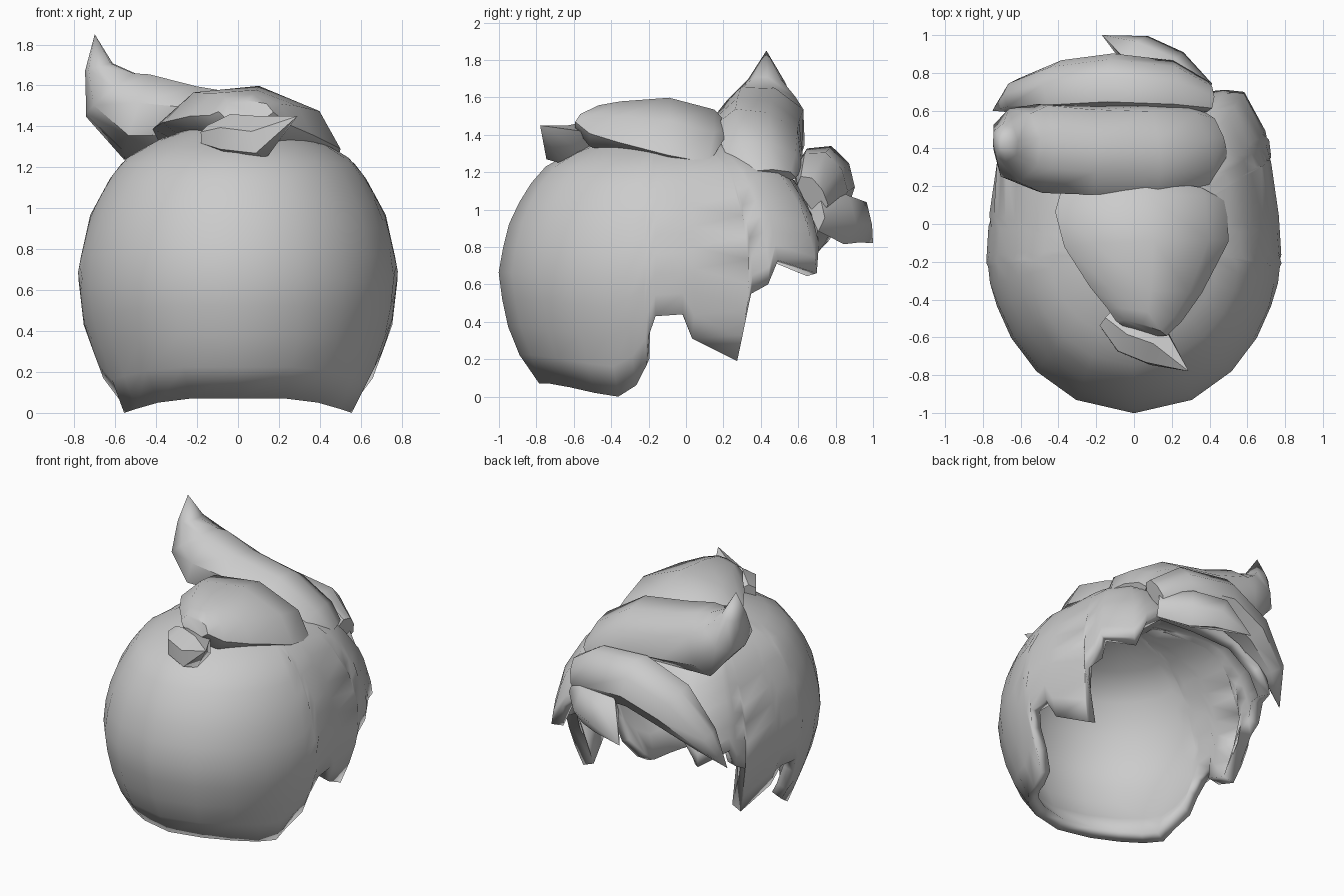
import bpy, bmesh, math
from mathutils import Vector

cube = bpy.data.objects.get("Cube")
if cube:
    bpy.data.objects.remove(cube)

# One plain grey for all the hair
grey = bpy.data.materials.new("light_grey")
grey.use_nodes = True
grey.diffuse_color = (0.6, 0.6, 0.6, 1)
grey.node_tree.nodes["Principled BSDF"].inputs["Base Color"].default_value = (0.6, 0.6, 0.6, 1)

HEAD = Vector((0, -0.12, 0.7))
HALF_X, HALF_Y, TOP = 0.785, 0.885, 1.44


def finish(name, bm, angle):
    bmesh.ops.remove_doubles(bm, verts=bm.verts, dist=0.0005)
    bmesh.ops.recalc_face_normals(bm, faces=bm.faces)
    mesh = bpy.data.meshes.new(name)
    bm.to_mesh(mesh)
    bm.free()
    mesh.materials.append(grey)
    obj = bpy.data.objects.new(name, mesh)
    bpy.context.collection.objects.link(obj)
    bpy.ops.object.select_all(action="DESELECT")
    bpy.context.view_layer.objects.active = obj
    obj.select_set(True)
    bpy.ops.object.shade_smooth_by_angle(angle=math.radians(angle))
    return obj


def bridge(bm, rows):
    for a, b in zip(rows, rows[1:]):
        for i in range(len(a)):
            j = (i + 1) % len(a)
            bm.faces.new((a[i], a[j], b[j], b[i]))


# Relative radius of the cap at each height
PROFILE = [(0, 0.76), (0.08, 0.75), (0.14, 0.83), (0.2, 0.86), (0.42, 0.96), (0.69, 1),
           (0.97, 0.92), (1.17, 0.78), (1.25, 0.69), (1.34, 0.48), (1.41, 0.22), (TOP, 0)]


def radius(z):
    for (z0, r0), (z1, r1) in zip(PROFILE, PROFILE[1:]):
        if z <= z1:
            return r0 + (r1 - r0) * (z - z0) / (z1 - z0)
    return 0


# Lower hairline of one side: position along depth (-1 to 1) and height
EDGE = [(-1, 0.07), (-0.92, 0.07), (-0.75, 0.05), (-0.55, 0.02), (-0.36, 0), (-0.22, 0.06),
        (-0.12, 0.17), (-0.1, 0.32), (-0.05, 0.43), (0.12, 0.44), (0.19, 0.31), (0.52, 0.19),
        (0.54, 0.55), (0.64, 0.6), (0.7, 0.73), (0.93, 0.66), (0.975, 0.82), (0.998, 0.97), (1, 1)]


def hair_cap():
    bm = bmesh.new()
    mirrored = [(t, z, -1) for t, z in EDGE[-2:0:-1]]
    outline = [(t, z, 1) for t, z in EDGE] + mirrored
    rows = []
    steps = 14
    for i in range(steps + 1):
        k = math.sin(i / steps * math.pi / 2)
        row = []
        for t, low, side in outline:
            z = low + (TOP - low) * k
            power = 2 if t < 0 else 6          # squarer towards the face
            across = max(0, 1 - abs(t) ** power) ** (1 / power) * (1 - 0.12 * max(t, 0))
            r = radius(z)
            row.append(bm.verts.new((side * HALF_X * r * across, HEAD.y + HALF_Y * r * t, z)))
        rows.append(row)
    bridge(bm, rows)
    cap = finish("hair_cap", bm, 60)
    shell = cap.modifiers.new("thickness", "SOLIDIFY")
    shell.thickness = 0.08
    shell.offset = -1


def lock(name, stations, sides=8, across=None):
    """Lofted strand: each station is x, y, z, half width, half thickness.
    The strand faces away from the head, unless a width direction is given."""
    bm = bmesh.new()
    centres = [Vector(s[:3]) for s in stations]
    rows = []
    for i, (c, s) in enumerate(zip(centres, stations)):
        along = (centres[min(i + 1, len(centres) - 1)] - centres[max(i - 1, 0)]).normalized()
        wide = Vector(across) if across else along.cross(c - HEAD)
        wide = (wide - along * wide.dot(along)).normalized()
        out = wide.cross(along)
        ring = []
        for j in range(sides):
            a = math.tau * j / sides
            w = s[3] * math.cos(a)
            thick = s[4] * math.copysign(abs(math.sin(a)) ** 0.65, math.sin(a))
            # the strand bends around the head
            ring.append(bm.verts.new(c + wide * w + out * (thick - w * w * 0.5)))
        rows.append(ring)
    bridge(bm, rows)
    bm.faces.new(rows[0])
    if stations[-1][3] > 0.001:
        bm.faces.new(rows[-1])
    finish(name, bm, 50)


hair_cap()

# Broad lock lying over the crown, higher on its right
lock("crown_lock", [(0.05, 0.2, 1.37, 0.43, 0.08), (0.05, 0.12, 1.42, 0.46, 0.12),
                    (0.08, -0.1, 1.45, 0.44, 0.15), (0.07, -0.35, 1.45, 0.3, 0.13),
                    (0.06, -0.48, 1.45, 0.2, 0.11), (0.04, -0.55, 1.48, 0.14, 0.05)],
     across=(-1, -0.06, 0.15))

# Small flick behind the crown
lock("crown_flick", [(-0.15, -0.5, 1.35, 0.06, 0.05), (-0.04, -0.59, 1.36, 0.12, 0.09),
                     (0.12, -0.65, 1.35, 0.13, 0.09), (0.29, -0.78, 1.45, 0, 0)], 6)

# Tall lock that crosses the head and curls up to a point
lock("tall_spike", [(0.44, 0.45, 1.18, 0.15, 0.05), (0.35, 0.42, 1.28, 0.22, 0.09),
                    (0.1, 0.4, 1.4, 0.25, 0.13), (-0.22, 0.4, 1.43, 0.25, 0.16),
                    (-0.49, 0.41, 1.46, 0.25, 0.21), (-0.62, 0.42, 1.56, 0.2, 0.16),
                    (-0.68, 0.43, 1.69, 0.1, 0.07), (-0.7, 0.43, 1.85, 0, 0)],
     across=(0, 0.93, -0.35))

# Fringe locks over the face opening
lock("fringe_sweep", [(0.39, 0.68, 1.08, 0.12, 0.06), (0.2, 0.73, 1.16, 0.17, 0.12),
                      (-0.12, 0.75, 1.18, 0.18, 0.14), (-0.4, 0.73, 1.07, 0.17, 0.12),
                      (-0.62, 0.68, 0.87, 0.1, 0.08), (-0.75, 0.6, 0.66, 0, 0)])
lock("fringe_point", [(0.37, 0.69, 0.99, 0.11, 0.06), (0.2, 0.82, 0.97, 0.16, 0.1),
                      (0.02, 0.91, 0.95, 0.14, 0.09), (-0.17, 1.0, 0.82, 0, 0)], 6)
